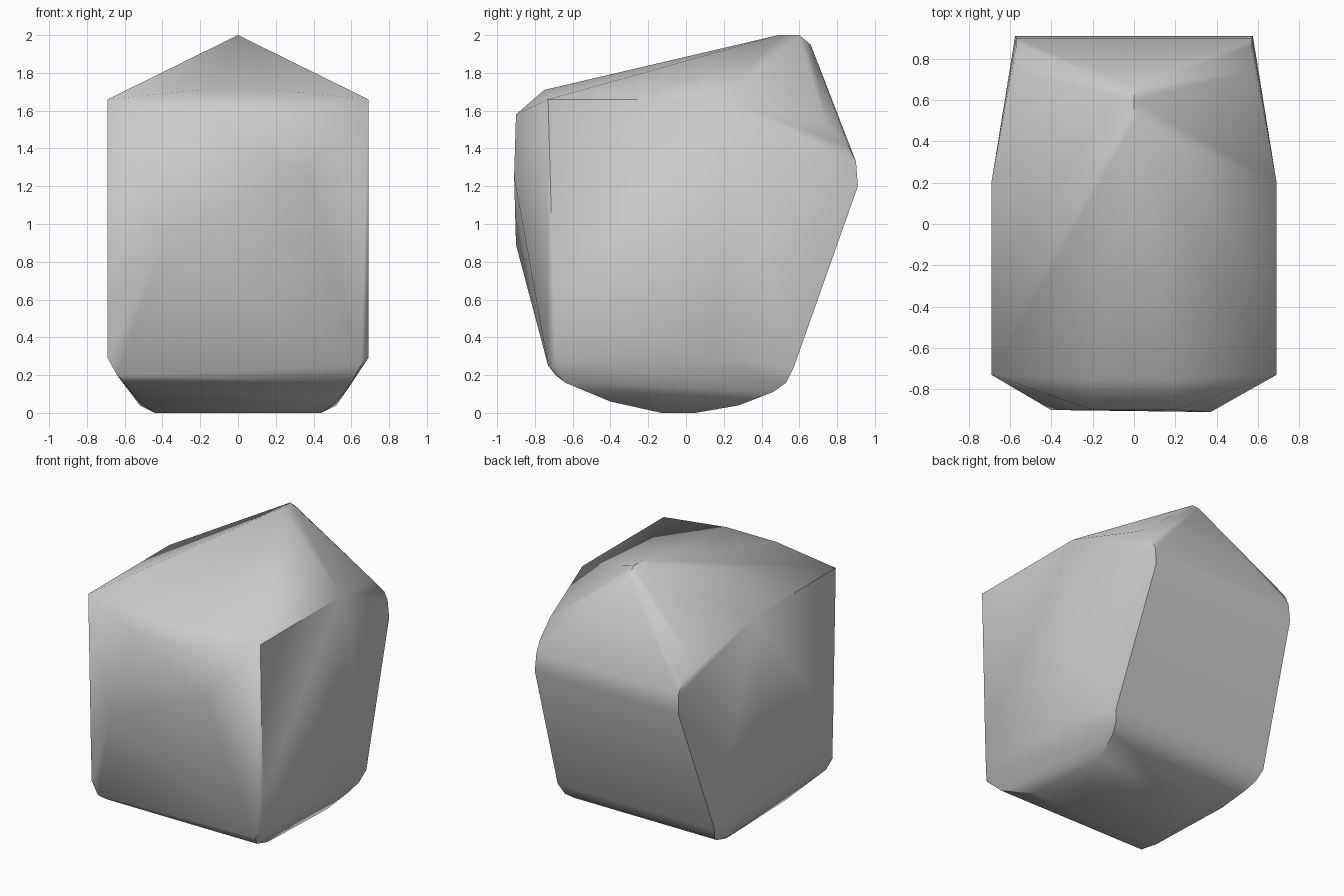
import bpy, bmesh, math

cube = bpy.data.objects.get("Cube")
if cube:
    bpy.data.objects.remove(cube, do_unlink=True)

grey = bpy.data.materials.new("stone grey")
grey.use_nodes = True
colour = (0.6, 0.6, 0.6, 1)
grey.diffuse_color = colour
grey.node_tree.nodes["Principled BSDF"].inputs["Base Color"].default_value = colour

# Corners shared by both halves, (x, y, z)
roof = [(0.2, -0.9, 1.58), (0.2, -0.75, 1.71), (0.69, -0.73, 1.66),
        (0.69, 0.2, 1.66), (0.57, 0.74, 1.53)]
back = [(0.57, 0.86, 1.41), (0.57, 0.9, 1.33), (0.575, 0.91, 1.2),
        (0.63, 0.57, 0.24), (0.6, 0.53, 0.16), (0.57, 0.46, 0.11)]
base = [(0.52, 0.28, 0.04), (0.44, 0.05, 0), (0.44, -0.13, 0),
        (0.52, -0.4, 0.06), (0.6, -0.64, 0.16)]
side = [(0.69, -0.7, 0.56), (0.69, 0.13, 0.29), (0.69, -0.69, 0.29)]
# Ridge and the uneven bulges of the front
ridge = [(0, 0.49, 2), (0, 0.6, 2), (0, 0.66, 1.95)]
front = [(0.37, -0.91, 1.25), (-0.4, -0.9, 0.89),
         (0.65, -0.73, 0.25), (-0.64, -0.69, 0.2)]

points = ridge + front
for x, y, z in roof + back + base + side:
    points += [(x, y, z), (-x, y, z)]

# Wrap the corners in one convex block
bm = bmesh.new()
for p in points:
    bm.verts.new(p)
hull = bmesh.ops.convex_hull(bm, input=bm.verts)
loose = [v for v in bm.verts if not v.link_faces]
bmesh.ops.delete(bm, geom=loose, context="VERTS")
bmesh.ops.recalc_face_normals(bm, faces=bm.faces)
mesh = bpy.data.meshes.new("boulder")
bm.to_mesh(mesh)
bm.free()

boulder = bpy.data.objects.new("boulder", mesh)
bpy.context.collection.objects.link(boulder)
mesh.materials.append(grey)
bpy.ops.object.select_all(action="DESELECT")
boulder.select_set(True)
bpy.context.view_layer.objects.active = boulder
bpy.ops.object.shade_smooth_by_angle(angle=math.radians(45))
